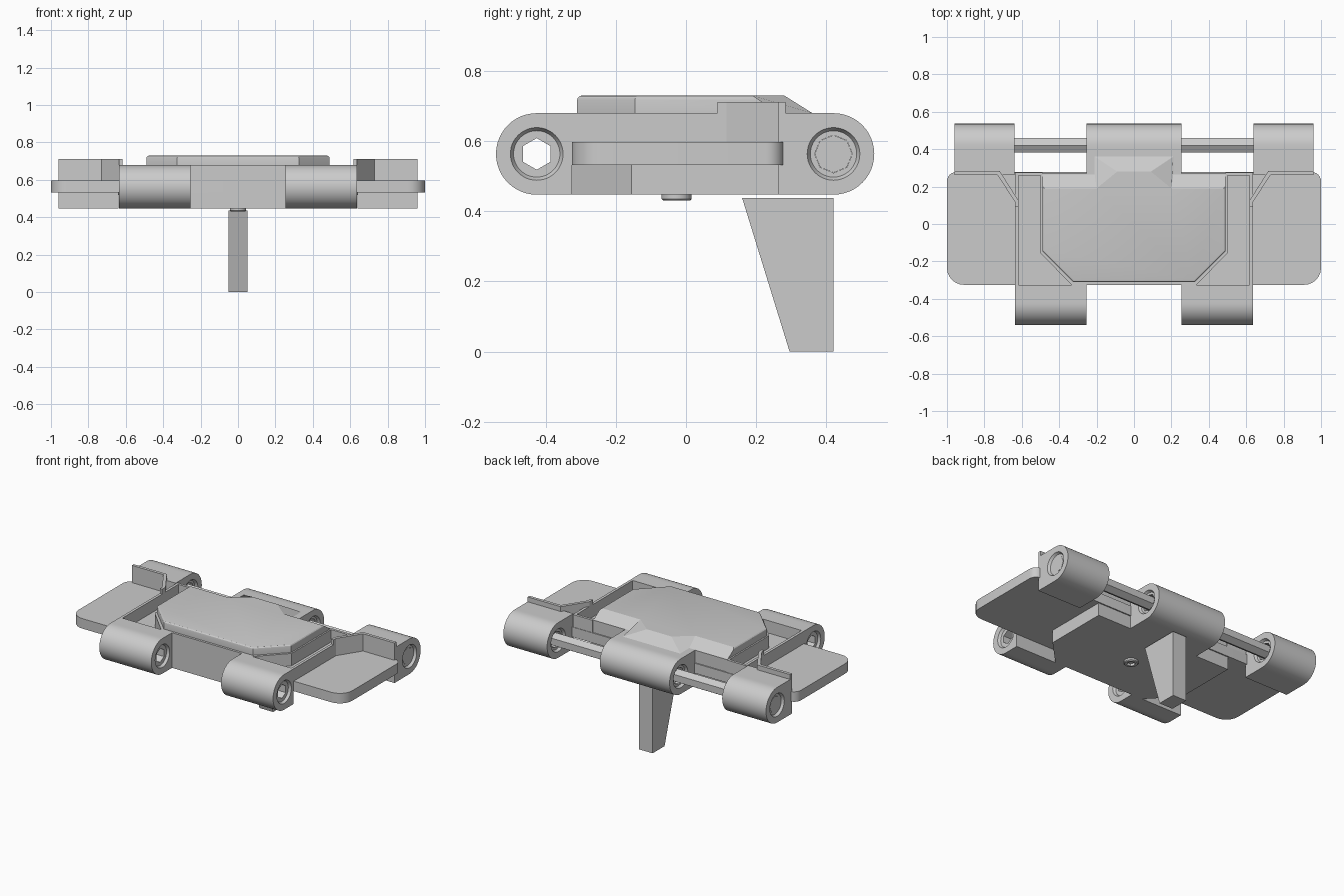
import bpy, bmesh, math

if "Cube" in bpy.data.objects:
    bpy.data.objects.remove(bpy.data.objects["Cube"])

N = 48            # points per lofted ring
ZC, R = 0.563, 0.116   # hinge axis height and boss radius


def finish(name, bm):
    bmesh.ops.recalc_face_normals(bm, faces=bm.faces)
    me = bpy.data.meshes.new(name)
    bm.to_mesh(me)
    bm.free()
    ob = bpy.data.objects.new(name, me)
    bpy.context.collection.objects.link(ob)
    return ob


def loft(name, loops, cyclic=False):
    bm = bmesh.new()
    rings = [[bm.verts.new(p) for p in loop] for loop in loops]
    n = len(rings[0])
    pairs = list(zip(rings, rings[1:])) + ([(rings[-1], rings[0])] if cyclic else [])
    for a, b in pairs:
        for i in range(n):
            j = (i + 1) % n
            bm.faces.new((a[i], a[j], b[j], b[i]))
    if not cyclic:
        bm.faces.new(rings[0])
        bm.faces.new(rings[-1])
    return finish(name, bm)


def slab(name, pts, z0, z1):
    return loft(name, [[(x, y, z) for x, y in pts] for z in (z0, z1)])


def box(name, x0, x1, y0, y1, z0, z1):
    return slab(name, [(x0, y0), (x1, y0), (x1, y1), (x0, y1)], z0, z1)


def mirrored(pts, s):
    return [(s * x, y) for x, y in pts]


def ring(x, cy, r, sides=0):
    """Ring around the hinge axis; sides > 0 gives a polygon with a point on top."""
    out = []
    for i in range(N):
        a = 2 * math.pi * i / N
        rr = r
        if sides:
            w = 2 * math.pi / sides
            t = (a - math.pi / 2) % w - w / 2
            rr = r * math.cos(w / 2) / math.cos(t)
        out.append((x, cy + rr * math.cos(a), ZC + rr * math.sin(a)))
    return out


def boss_outline(x, cy, d, s):
    """D-shaped outline: round outside, square towards the link body."""
    corner = round(math.atan2(R, d) / (2 * math.pi) * N)
    out = []
    for i in range(N):
        k = i if i <= N // 2 else i - N
        a = 2 * math.pi * k / N
        c, sn = math.cos(a), math.sin(a)
        if abs(k) >= N // 4:
            u, v = R * c, R * sn
        elif abs(k) == corner:
            u, v = d, math.copysign(R, k)
        elif abs(k) < corner:
            u, v = d, d * math.tan(a)
        else:
            u, v = R * c / abs(sn), math.copysign(R, k)
        out.append((x, cy + s * u, ZC + v))
    return out


def boss(name, x0, x1, cy, y_body, hole, sides):
    s = 1 if y_body > cy else -1
    d = abs(y_body - cy)

    def r(x, rad, n=0):
        pts = ring(x, cy, rad, n)
        return pts if s > 0 else [pts[(N // 2 - i) % N] for i in range(N)]

    lip = [(0, 0.075, 0), (0.008, 0.071, 0), (0.016, 0.066, 0), (0.016, hole, sides)]
    loops = [boss_outline(x0, cy, d, s)]
    loops += [r(x0 + o, rad, n) for o, rad, n in lip]
    loops += [r(x1 - o, rad, n) for o, rad, n in reversed(lip)]
    loops.append(boss_outline(x1, cy, d, s))
    return loft(name, loops, cyclic=True)


# hinge bosses: two in front, three at the back
YF, YB = -0.425, 0.42
for side, s in (("left", -1), ("right", 1)):
    a, b = sorted((s * 0.255, s * 0.635))
    boss("front_boss_" + side, a, b, YF, -0.325, 0.045, 6)
    a, b = sorted((s * 0.64, s * 0.96))
    boss("back_boss_" + side, a, b, YB, 0.263, 0.054, 8)
boss("back_boss_middle", -0.255, 0.255, YB, 0.263, 0.054, 8)

# hinge pin with wider end caps
loft("hinge_pin", [ring(x, YB, 0.045, 6) for x in (-0.94, 0.94)])
for side, s in (("left", -1), ("right", 1)):
    loft("pin_cap_" + side, [ring(s * x, YB, 0.0535, 8) for x in (0.9, 0.945)])


# base plate with rounded wing tips
def arc(cx, cy, r, a0):
    return [(cx + r * math.cos(math.radians(a0 + t)), cy + r * math.sin(math.radians(a0 + t)))
            for t in range(0, 91, 15)]


plate = (arc(0.91, -0.235, 0.09, -90) + arc(0.95, 0.228, 0.05, 0)
         + arc(-0.95, 0.228, 0.05, 90) + arc(-0.91, -0.235, 0.09, 180))
slab("base_plate", plate, 0.531, 0.597)

# central core block
core = [(-0.5, 0.27), (-0.5, -0.155), (-0.335, -0.325), (0.335, -0.325), (0.5, -0.155), (0.5, 0.27)]
slab("core", core, 0.447, 0.679)

# raised pad with sloped back edge
low = [(-0.49, 0.265), (-0.21, 0.265), (-0.21, 0.36), (0.21, 0.36), (0.21, 0.265), (0.49, 0.265)]
high = [(-0.49, 0.19), (-0.2, 0.19), (-0.09, 0.28), (0.09, 0.28), (0.2, 0.19), (0.49, 0.19)]
front = [(0.49, -0.145), (0.325, -0.31), (-0.325, -0.31), (-0.49, -0.145)]
pad = loft("pad", [[(x, y, 0.67) for x, y in low + front],
                   [(x, y, 0.679) for x, y in low + front],
                   [(x, y, 0.729) for x, y in high + front]])
bm = bmesh.new()
bm.from_mesh(pad.data)
rim = [e for e in bm.edges if all(v.co.z > 0.72 and v.co.y < 0.2 for v in e.verts)
       and min(v.co.y for v in e.verts) < 0]
bmesh.ops.bevel(bm, geom=rim, offset=0.013, segments=3, profile=0.5, affect='EDGES')
bm.to_mesh(pad.data)
bm.free()

# thin walls on the plate
rail = [(0.96, 0.263), (0.96, 0.283), (0.718, 0.283), (0.617, 0.125), (0.617, 0.09),
        (0.635, 0.09), (0.635, 0.115), (0.73, 0.263)]
for side, s in (("left", -1), ("right", 1)):
    a, b = sorted((s * 0.617, s * 0.635))
    box("side_wall_" + side, a, b, -0.33, 0.275, 0.59, 0.679)
    a, b = sorted((s * 0.49, s * 0.63))
    box("back_wall_" + side, a, b, 0.258, 0.275, 0.59, 0.679)
    slab("corner_rail_" + side, mirrored(rail, s), 0.59, 0.711)

# guide horn underneath
horn = [(0.16, 0.437), (0.42, 0.437), (0.42, 0), (0.295, 0)]
loft("guide_horn", [[(x, y, z) for y, z in horn] for x in (-0.05, 0.05)])


# round nut with hex socket underneath
def flat_ring(r, z, sides=0):
    return [(p - ZC, q - 0.027, z) for _, q, p in ring(0, 0, r, sides)]


loft("bottom_nut", [flat_ring(0.043, 0.45), flat_ring(0.043, 0.435), flat_ring(0.038, 0.43),
                    flat_ring(0.026, 0.43, 6), flat_ring(0.026, 0.45, 6)], cyclic=True)

# smooth round surfaces, keep hard edges
bpy.ops.object.select_all(action='SELECT')
bpy.context.view_layer.objects.active = pad
bpy.ops.object.shade_smooth_by_angle(angle=math.radians(25))
